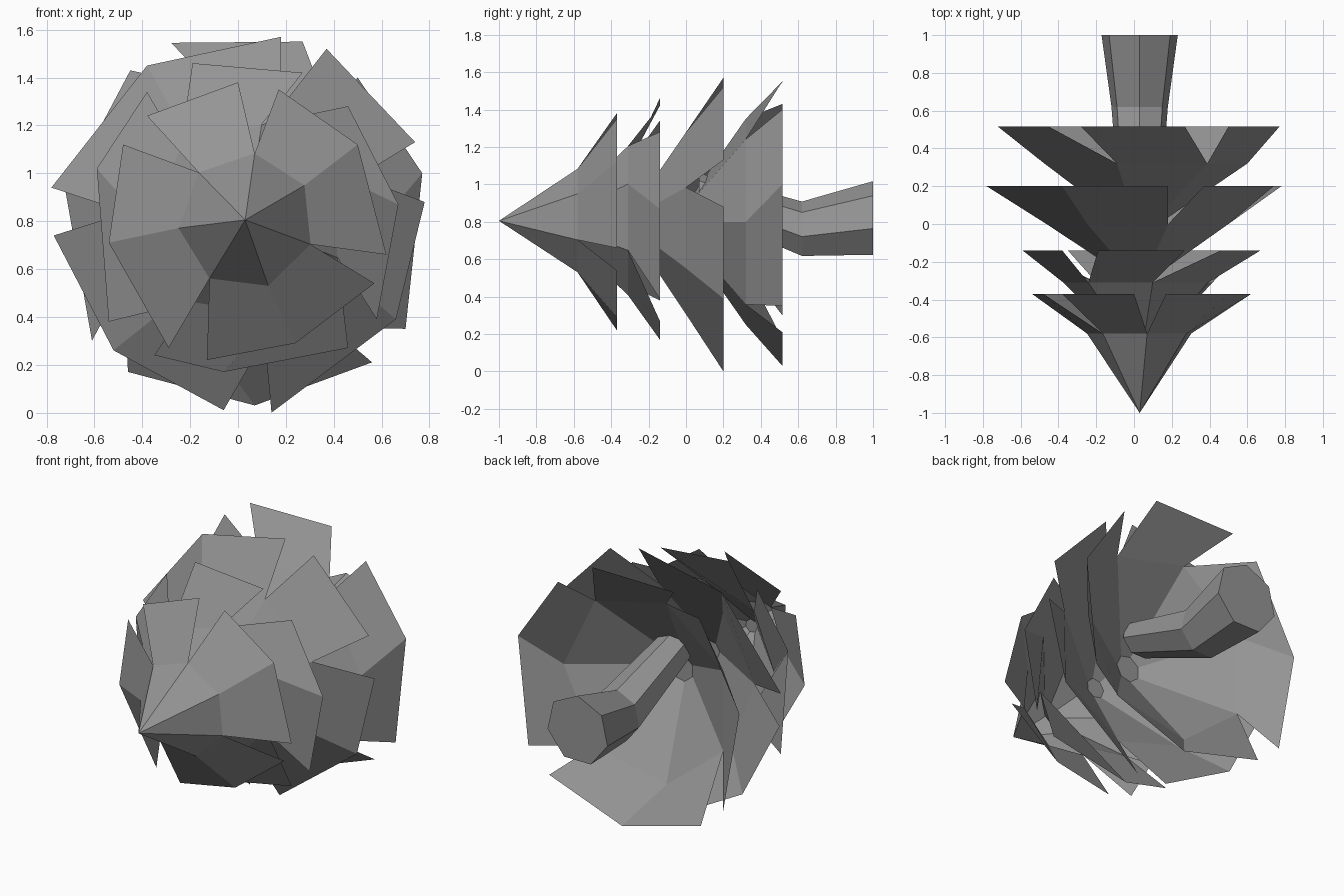
import bpy, bmesh
from math import sin, cos, radians, tau

if "Cube" in bpy.data.objects:
    bpy.data.objects.remove(bpy.data.objects["Cube"])

SIDES = 7
grey = bpy.data.materials.new("dark_grey")
grey.diffuse_color = (0.3, 0.3, 0.3, 1)
grey.use_nodes = True
grey.node_tree.nodes["Principled BSDF"].inputs["Base Color"].default_value = grey.diffuse_color


def ring(bm, y, r, phase=83, cx=0.035, cz=0.8):
    """Seven-sided clockwise ring in an x-z plane."""
    a0 = radians(phase)
    return [bm.verts.new((cx + r * cos(a0 - tau * i / SIDES), y,
                          cz + r * sin(a0 - tau * i / SIDES))) for i in range(SIDES)]


def bridge(bm, a, b):
    for i in range(SIDES):
        j = (i + 1) % SIDES
        bm.faces.new((a[i], a[j], b[j], b[i]))


def finish(bm, name):
    me = bpy.data.meshes.new(name)
    bm.to_mesh(me)
    bm.free()
    me.materials.append(grey)
    bpy.context.collection.objects.link(bpy.data.objects.new(name, me))


def tier(name, phase, top, mid, hem_y, flaps):
    """Cone down to a mid ring, then a hem split into separate flaps."""
    bm = bmesh.new()
    m = ring(bm, mid[0], mid[1], phase)
    if top[1] == 0:
        tip = bm.verts.new((0.03, top[0], 0.805))
        for i in range(SIDES):
            bm.faces.new((tip, m[i], m[(i + 1) % SIDES]))
    else:
        t = ring(bm, top[0], top[1], phase)
        bm.faces.new(t)
        bridge(bm, t, m)
    i = 0
    for flap in flaps:
        out = [bm.verts.new((x, hem_y, z)) for x, z in flap]
        for a, b in zip(out, out[1:]):
            bm.faces.new((m[i % SIDES], m[(i + 1) % SIDES], b, a))
            i += 1
    finish(bm, name)


# Foliage tiers, from the tip to the base
tier("foliage_tip", 83, (-1, 0), (-0.58, 0.285), -0.37, [
    [(.17, 1.35), (.5, 1.12), (.62, .66)],
    [(.57, .54), (.24, .29), (-.13, .22)],
    [(-.29, .27), (-.54, .71), (-.48, 1.12)],
    [(-.38, 1.24), (0, 1.38)]])
tier("foliage_upper", 81, (-0.68, 0.04), (-0.31, 0.41), -0.14, [
    [(.46, 1.28), (.67, .87), (.58, .39)],
    [(.46, .27), (-.06, .17), (-.35, .24)],
    [(-.54, .38), (-.59, 1.02), (-.38, 1.34)],
    [(-.19, 1.46), (.27, 1.42)]])
tier("foliage_middle", 73, (-0.29, 0.06), (0.0, 0.5), 0.2, [
    [(.37, 1.52), (.74, 1.13)],
    [(.78, .88), (.66, .39), (.14, 0)],
    [(-.06, .01), (-.52, .26), (-.77, .74)],
    [(-.78, .94), (-.38, 1.45), (.18, 1.57)]])
tier("foliage_lower", 51.4, (-0.01, 0.08), (0.32, 0.565), 0.515, [
    [(.5, 1.4), (.77, 1), (.7, .35)],
    [(.56, .21), (.07, .03), (-.46, .17)],
    [(-.61, .3), (-.72, .92), (-.45, 1.43)],
    [(-.28, 1.545), (.27, 1.55)]])

# Bent trunk
bm = bmesh.new()
rings = [ring(bm, y, r, 90, 0.03, z) for y, r, z in
         ((1, .207, .81), (.62, .153, .755), (.07, .11, .95))]
bridge(bm, rings[0], rings[1])
bridge(bm, rings[1], rings[2])
bm.faces.new(rings[0])
bm.faces.new(rings[2])
bmesh.ops.recalc_face_normals(bm, faces=bm.faces)
finish(bm, "trunk")
